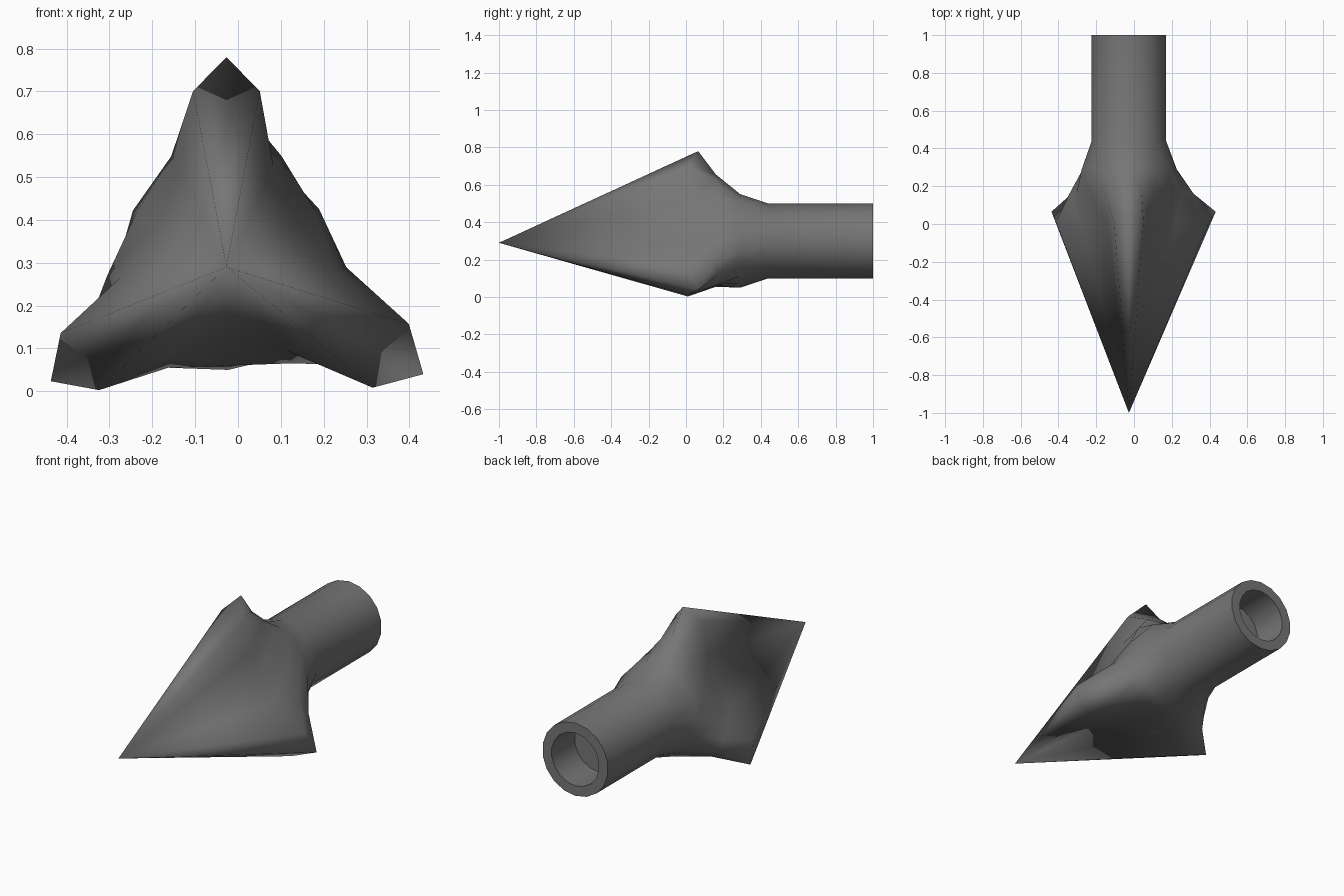
import bpy, bmesh
from math import sin, cos, radians

cube = bpy.data.objects.get("Cube")
if cube:
    bpy.data.objects.remove(cube, do_unlink=True)

steel = bpy.data.materials.new("dark grey steel")
steel.use_nodes = True
colour = (0.18, 0.18, 0.18, 1)
steel.diffuse_color = colour
steel.node_tree.nodes["Principled BSDF"].inputs["Base Color"].default_value = colour

CX, CZ = -0.027, 0.3
BLADES = [(90, 1.0), (214, 1.03), (330.5, 1.1)]      # direction and size of each blade
SHARP = [-26, -11, 0, 11, 26]                        # angles across a blade
ROUND = [-40, -20, 0, 20, 40]                        # angles around the socket

bm = bmesh.new()


def ring(radii, ys, blend):
    """One cross-section: radii and depths for apex, shoulder, root and valley."""
    verts = []

    def add(angle, r, y):
        a = radians(angle)
        verts.append(bm.verts.new((CX + r * cos(a), y, CZ + r * sin(a))))

    for i, (centre, size) in enumerate(BLADES):
        centre += (90 + 120 * i - centre) * blend
        following = BLADES[(i + 1) % 3][0] + (360 if i == 2 else 0)
        following += (210 + 120 * i - following) * blend
        size += (1 - size) * blend
        for k, level in enumerate([2, 1, 0, 1, 2]):
            offset = SHARP[k] + (ROUND[k] - SHARP[k]) * blend
            add(centre + offset, radii[level] * (size if level < 2 else 1), ys[level])
        add((centre + following) / 2, radii[3], ys[3])
    return verts


def bridge(a, b):
    n = len(a)
    for i in range(n):
        j = (i + 1) % n
        bm.faces.new((a[i], a[j], b[j], b[i]))


# Blades, shoulder, socket tube and bore as one continuous skin
sections = [
    ((0.48, 0.408, 0.25, 0.185), (0.065, 0.01, 0.0, 0.0), 0),
    ((0.355, 0.33, 0.28, 0.24), (0.16, 0.16, 0.16, 0.18), 0.1),
    ((0.25,) * 4, (0.29,) * 4, 0.6),
    ((0.2,) * 4, (0.44,) * 4, 1),
    ((0.2,) * 4, (1.0,) * 4, 1),
    ((0.145,) * 4, (1.0,) * 4, 1),
    ((0.145,) * 4, (0.8,) * 4, 1),
]
rings = [ring(*s) for s in sections]
for a, b in zip(rings, rings[1:]):
    bridge(a, b)
bm.faces.new(rings[-1])

# Point
tip = bm.verts.new((CX, -1, 0.29))
first = rings[0]
for i, v in enumerate(first):
    bm.faces.new((tip, first[(i + 1) % len(first)], v))

bmesh.ops.recalc_face_normals(bm, faces=bm.faces)
mesh = bpy.data.meshes.new("arrowhead")
bm.to_mesh(mesh)
bm.free()
mesh.materials.append(steel)
head = bpy.data.objects.new("arrowhead", mesh)
bpy.context.collection.objects.link(head)
bpy.ops.object.select_all(action='DESELECT')
head.select_set(True)
bpy.context.view_layer.objects.active = head
bpy.ops.object.shade_smooth_by_angle(angle=radians(80))
